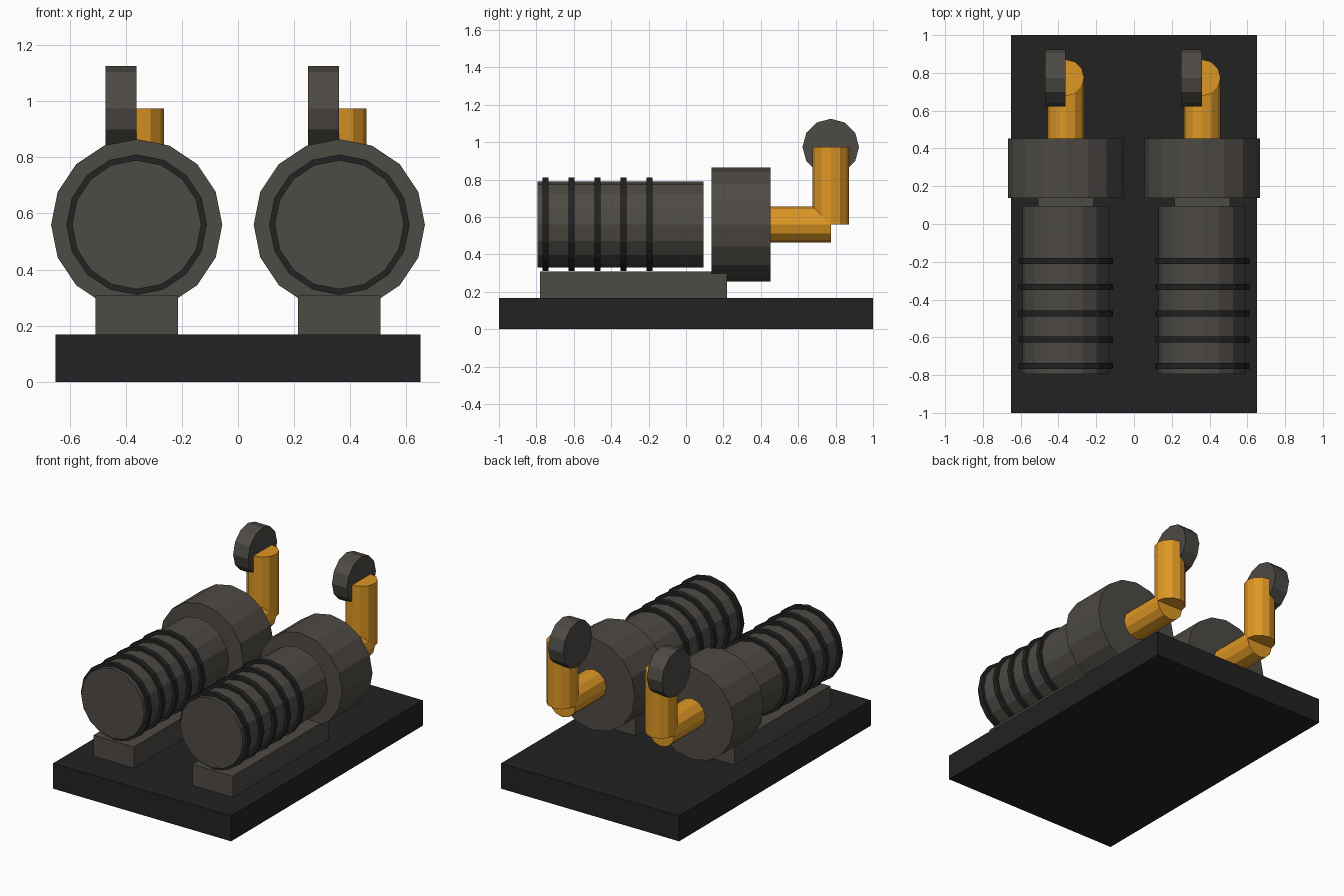
import bpy, math

if "Cube" in bpy.data.objects:
    bpy.data.objects.remove(bpy.data.objects["Cube"])


def material(name, rgb):
    m = bpy.data.materials.new(name)
    m.diffuse_color = (*rgb, 1)
    m.use_nodes = True
    m.node_tree.nodes["Principled BSDF"].inputs["Base Color"].default_value = m.diffuse_color
    return m


BLACK = material("black", (0.016, 0.016, 0.016))
GREY = material("warm grey", (0.076, 0.069, 0.059))
ORANGE = material("orange", (0.73, 0.31, 0.018))


def finish(name, mat):
    o = bpy.context.object
    o.name = name
    o.data.materials.append(mat)


def box(name, mat, x, y, z):
    bpy.ops.mesh.primitive_cube_add(size=1, location=[sum(r) / 2 for r in (x, y, z)])
    bpy.context.object.scale = [r[1] - r[0] for r in (x, y, z)]
    bpy.ops.object.transform_apply(location=False, rotation=False, scale=True)
    finish(name, mat)


ROT = {"x": (0, math.pi / 2, 0), "y": (math.pi / 2, 0, 0), "z": (0, 0, 0)}


def cyl(name, mat, axis, centre, span, r, sides):
    """Cylinder along an axis; centre holds the other two coordinates."""
    i = "xyz".index(axis)
    loc = list(centre)
    loc.insert(i, sum(span) / 2)
    bpy.ops.mesh.primitive_cylinder_add(vertices=sides, radius=r, depth=span[1] - span[0],
                                        location=loc, rotation=ROT[axis])
    finish(name, mat)


# Base plate
box("base_plate", BLACK, (-0.65, 0.65), (-1, 1), (0, 0.168))

AXIS_Z = 0.56
for side, cx in (("left", -0.361), ("right", 0.361)):
    c = (cx, AXIS_Z)
    # Pedestal, motor and pump drum
    box(side + "_pedestal", GREY, (cx - 0.147, cx + 0.147), (-0.78, 0.22), (0.168, 0.308))
    cyl(side + "_motor", GREY, "y", c, (-0.793, 0.094), 0.23, 16)
    cyl(side + "_pump_drum", GREY, "y", c, (0.137, 0.453), 0.305, 16)
    # Cooling rings
    for k in range(5):
        y = -0.751 + 0.139 * k
        cyl(f"{side}_cooling_ring_{k + 1}", BLACK, "y", c, (y - 0.016, y + 0.016), 0.25, 16)
    # Outlet pipe elbow and hand wheel
    cyl(side + "_outlet_pipe", ORANGE, "y", c, (0.44, 0.774), 0.097, 12)
    cyl(side + "_riser_pipe", ORANGE, "z", (cx, 0.774), (AXIS_Z, 0.974), 0.097, 12)
    cyl(side + "_valve_wheel", GREY, "x", (0.774, 0.974), (cx - 0.111, cx - 0.001), 0.151, 12)
